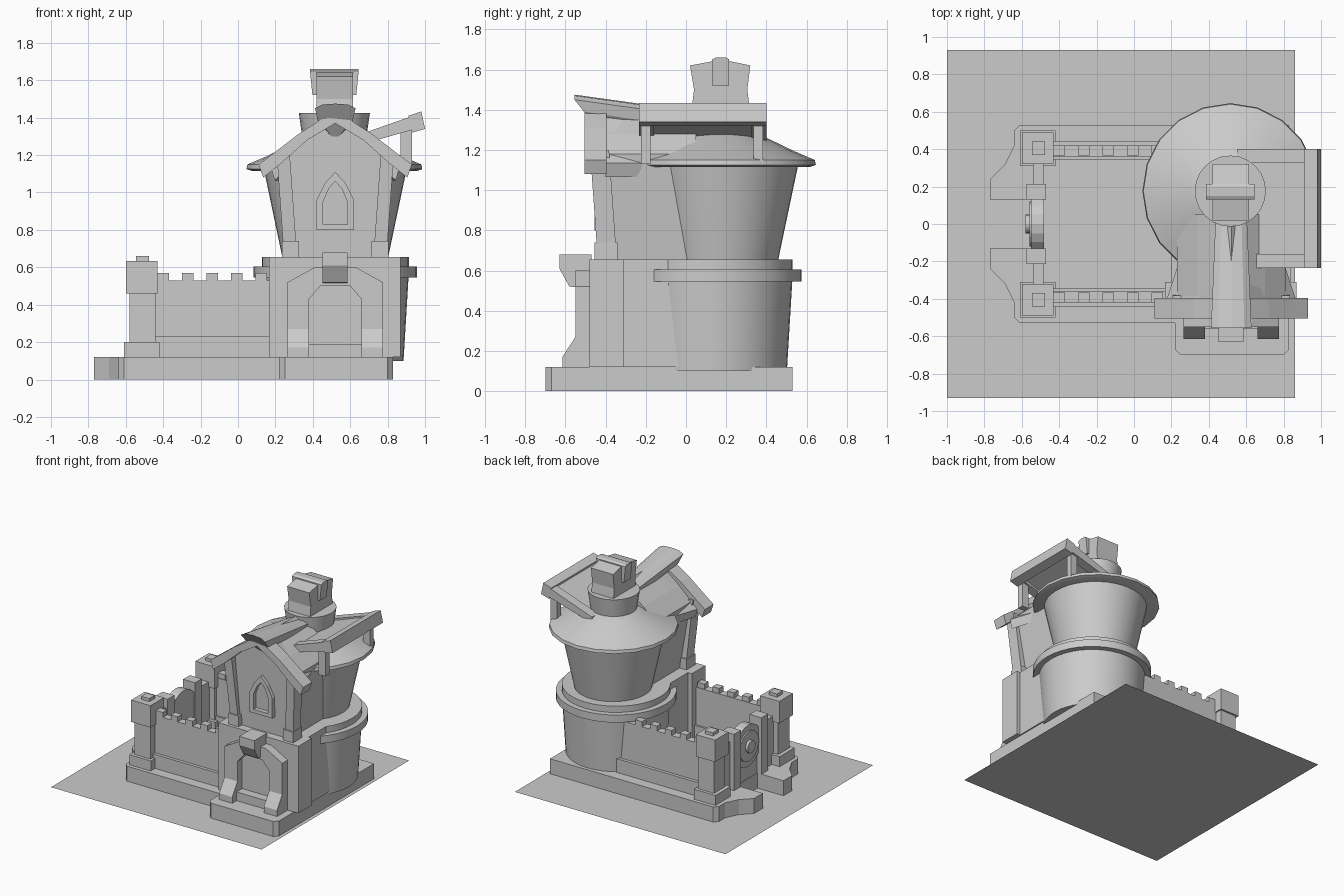
import bpy, bmesh, math
from mathutils import Vector

cube = bpy.data.objects.get("Cube")
if cube:
    bpy.data.objects.remove(cube, do_unlink=True)

stone = bpy.data.materials.new("grey_stone")
stone.use_nodes = True
GREY = (0.6, 0.6, 0.6, 1)
stone.diffuse_color = GREY
for node in stone.node_tree.nodes:
    if node.type == 'BSDF_PRINCIPLED':
        node.inputs["Base Color"].default_value = GREY
        node.inputs["Roughness"].default_value = 0.8

CX = 0.52          # centre line of the tower and porch


def finish(name, bm, warp=None, smooth=False):
    if warp:
        for v in bm.verts:
            v.co = Vector(warp(*v.co))
    bmesh.ops.recalc_face_normals(bm, faces=bm.faces)
    mesh = bpy.data.meshes.new(name)
    bm.to_mesh(mesh)
    bm.free()
    mesh.materials.append(stone)
    ob = bpy.data.objects.new(name, mesh)
    bpy.context.collection.objects.link(ob)
    if smooth:
        bpy.ops.object.select_all(action='DESELECT')
        ob.select_set(True)
        bpy.context.view_layer.objects.active = ob
        bpy.ops.object.shade_smooth_by_angle(angle=math.radians(30))
    return ob


def prism(name, pts, axis, a, b, warp=None):
    """Extrude a 2D outline along an axis from a to b."""
    place = {'x': lambda p, t: (t, p[0], p[1]),
             'y': lambda p, t: (p[0], t, p[1]),
             'z': lambda p, t: (p[0], p[1], t)}[axis]
    bm = bmesh.new()
    lo = [bm.verts.new(place(p, a)) for p in pts]
    hi = [bm.verts.new(place(p, b)) for p in pts]
    bm.faces.new(lo)
    bm.faces.new(hi)
    for i in range(len(pts)):
        j = (i + 1) % len(pts)
        bm.faces.new((lo[i], lo[j], hi[j], hi[i]))
    return finish(name, bm, warp)


def box(name, x0, x1, y0, y1, z0, z1, warp=None):
    return prism(name, [(x0, y0), (x1, y0), (x1, y1), (x0, y1)], 'z', z0, z1, warp)


def lathe(name, profile, cx, cy, segs=40):
    """Turn a radius/height profile about an upright axis, with flat ends."""
    bm = bmesh.new()
    rings = []
    for r, z in profile:
        rings.append([bm.verts.new((cx + r * math.cos(2 * math.pi * i / segs),
                                    cy + r * math.sin(2 * math.pi * i / segs), z))
                      for i in range(segs)])
    for lo, hi in zip(rings, rings[1:]):
        for i in range(segs):
            j = (i + 1) % segs
            bm.faces.new((lo[i], lo[j], hi[j], hi[i]))
    bm.faces.new(rings[0])
    bm.faces.new(rings[-1])
    return finish(name, bm, smooth=True)


def mirrored(half, cx=CX):
    """Complete a left-right symmetric outline from its right half."""
    return [(cx + x, z) for x, z in half] + [(cx - x, z) for x, z in reversed(half) if x > 0]


# Ground sheet
bm = bmesh.new()
bm.faces.new([bm.verts.new(p) for p in
              ((-1, -.93, 0), (.86, -.93, 0), (.86, .93, 0), (-1, .93, 0))])
finish("ground_sheet", bm)

# Foundation with side entrance wings and front bay
wing = [(-.61, .53), (-.64, .5), (-.64, .42), (-.69, .32), (-.77, .24), (-.77, .13), (-.54, .13)]
outline = wing + [(x, -y) for x, y in reversed(wing)]
outline += [(.22, -.53), (.22, -.67), (.25, -.7), (.8, -.7), (.83, -.67), (.83, .53)]
prism("foundation", outline, 'z', 0, .12)

# Courtyard walls with battlements, corner turrets and gate wings
for side, s in (("front", -1), ("back", 1)):
    def span(a, b):
        return sorted((s * a, s * b))
    box(side + "_wall", -.46, .3, *span(.36, .42), .12, .53)
    box(side + "_wall_ledge", -.46, .3, *span(.345, .445), .12, .23)
    for i in range(5):
        x = -.43 + .131 * i
        box(side + "_merlon", x, x + .06, *span(.365, .42), .53, .57)
    box(side + "_turret_foot", -.61, -.42, *span(.31, .5), .12, .2)
    box(side + "_turret_shaft", -.58, -.44, *span(.335, .475), .2, .46)
    box(side + "_turret_cap", -.6, -.43, *span(.32, .49), .46, .635)
    box(side + "_turret_knob", -.545, -.475, *span(.37, .44), .635, .66)
    box(side + "_gate_wing", -.54, -.485, *span(.2, .35), .12, .5)
    box(side + "_gate_post", -.575, -.47, *span(.13, .215), .12, .57)

# Gate with round shield
box("gate_panel", -.535, -.49, -.14, .14, .12, .42)
for name, r, x0, x1 in (("gate_disc", .165, -.55, -.48), ("gate_ring", .12, -.56, -.5),
                        ("gate_boss", .05, -.58, -.5)):
    circle = [(r * math.cos(i * math.pi / 10), .39 + r * math.sin(i * math.pi / 10)) for i in range(20)]
    prism(name, circle, 'x', x0, x1)

# Round tower
CY = .137
lathe("lower_tower", [(.365, .1), (.392, .55)], CX, CY)
lathe("lower_ring", [(.437, .545), (.437, .605)], CX, CY)
lathe("upper_ring", [(.393, .6), (.393, .655)], CX, CY)
RY = .176
lathe("upper_tower", [(.28, .64), (.38, 1.115)], CX, RY)
lathe("tower_roof", [(.44, 1.115), (.47, 1.125), (.465, 1.15), (.36, 1.195), (.215, 1.265), (.15, 1.29)],
      .515, RY, 20)
lathe("chimney_base", [(.165, 1.25), (.19, 1.425)], .515, RY, 24)

# Chimney with waist and curved crown
crown = [(.03, 1.42), (.04, 1.5), (.02, 1.62), (.1, 1.635), (.176, 1.65),
         (.25, 1.635), (.32, 1.62), (.305, 1.5), (.315, 1.42)]
prism("chimney", crown, 'x', .42, .615)
strap = [(.13, 1.52), (.13, 1.65), (.15, 1.66), (.2, 1.66), (.215, 1.65), (.215, 1.52)]
prism("chimney_strap", strap, 'x', .385, .645,
      lambda x, y, z: (.515 + (x - .515) * (1 if z > 1.6 else .9), y, z))

# Porch block
box("porch_block", .165, .87, -.48, -.31, .12, .655)
box("porch_core", .2, .84, -.32, .1, .12, .655)

# Doorway
frame = [(0, .6), (.11, .6), (.255, .52), (.255, .12), (.14, .12), (.14, .43), (.08, .5), (0, .5)]
for s in (1, -1):
    prism("door_frame", [(CX + s * x, z) for x, z in frame], 'y', -.55, -.46)
    inner, outer = sorted((CX + s * .14, CX + s * .255))
    foot = [(-.5, .12), (-.615, .12), (-.615, .17), (-.55, .27), (-.5, .27)]
    prism("door_frame_foot", foot, 'x', inner, outer)
box("door_step", CX - .14, CX + .14, -.56, -.47, .12, .19)
prism("door_panel", mirrored([(.14, .12), (.14, .43), (.08, .5)]), 'y', -.49, -.47)
keystone = [(-.47, .68), (-.63, .68), (-.63, .61), (-.58, .52), (-.47, .51)]
prism("keystone", keystone, 'x', .452, .585)

# Gabled upper house
prism("gable_house", mirrored([(0, 1.41), (.18, 1.28), (.29, 1.18), (.225, .65)]), 'y', -.415, .05,
      lambda x, y, z: (x, y - .03 * (z - .65) if y < -.2 else y, z))


def lean(x, y, z):
    t = max(0, (z - .74) / .42)
    return (x + math.copysign(.03, x - CX) * t, y - .03 * t, z)


for s in (1, -1):
    a, b = sorted((CX + s * .21, CX + s * .28))
    box("gable_post", a, b, -.445, -.35, .74, 1.2, lean)
    a, b = sorted((CX + s * .195, CX + s * .285))
    box("gable_post_foot", a, b, -.455, -.34, .65, .74)

# Pointed window
arch = [(0, 1.11), (.055, 1.05), (.1, .96), (.1, .8), (.065, .83), (.065, .95), (.035, 1.02), (0, 1.06)]
for s in (1, -1):
    prism("window_frame", [(CX + s * x, z) for x, z in arch], 'y', -.455, -.4)
box("window_sill", CX - .1, CX + .1, -.455, -.4, .8, .83)

# Gable roof, barge boards and ridge cap
top = [(0, 1.44), (.2, 1.31), (.33, 1.21), (.41, 1.15)]
under = [(.385, 1.08), (.29, 1.155), (.15, 1.28), (0, 1.37)]
for s in (1, -1):
    prism("barge_board", [(CX + s * x, z) for x, z in top + under], 'y', -.505, -.395)
    prism("gable_roof", [(CX + s * x * .84, z - .015) for x, z in top + under], 'y', -.4, .02,
          lambda x, y, z: (CX + (x - CX) * (1 if y < -.2 else .6), y, z))

cap = mirrored([(0, 1.475), (.07, 1.47), (.108, 1.45), (.095, 1.39), (.02, 1.3)])


def sweep_cap(x, y, z):
    front = y < -.3
    new_y = y + (1.45 - z) * .8 if front and z < 1.44 else y
    return (CX + (x - CX) * (1 if front else .78), new_y, z if front else z - .08)


prism("ridge_cap", cap, 'y', -.555, .02, sweep_cap)

# Side dormer canopy
prism("canopy_slab", [(.62, 1.25), (.62, 1.285), (.95, 1.405), (.95, 1.365)], 'y', -.2, .36)
prism("canopy_front_beam", [(.91, 1.41), (.98, 1.433), (1, 1.34), (.93, 1.32)], 'y', -.235, .4)
for y in (-.235, .325):
    prism("canopy_side_beam", [(.55, 1.225), (.55, 1.275), (.95, 1.415), (.95, 1.34)], 'y', y, y + .075)
for y in (-.225, .335):
    box("canopy_post", .87, .93, y, y + .048, 1.13, 1.37)
